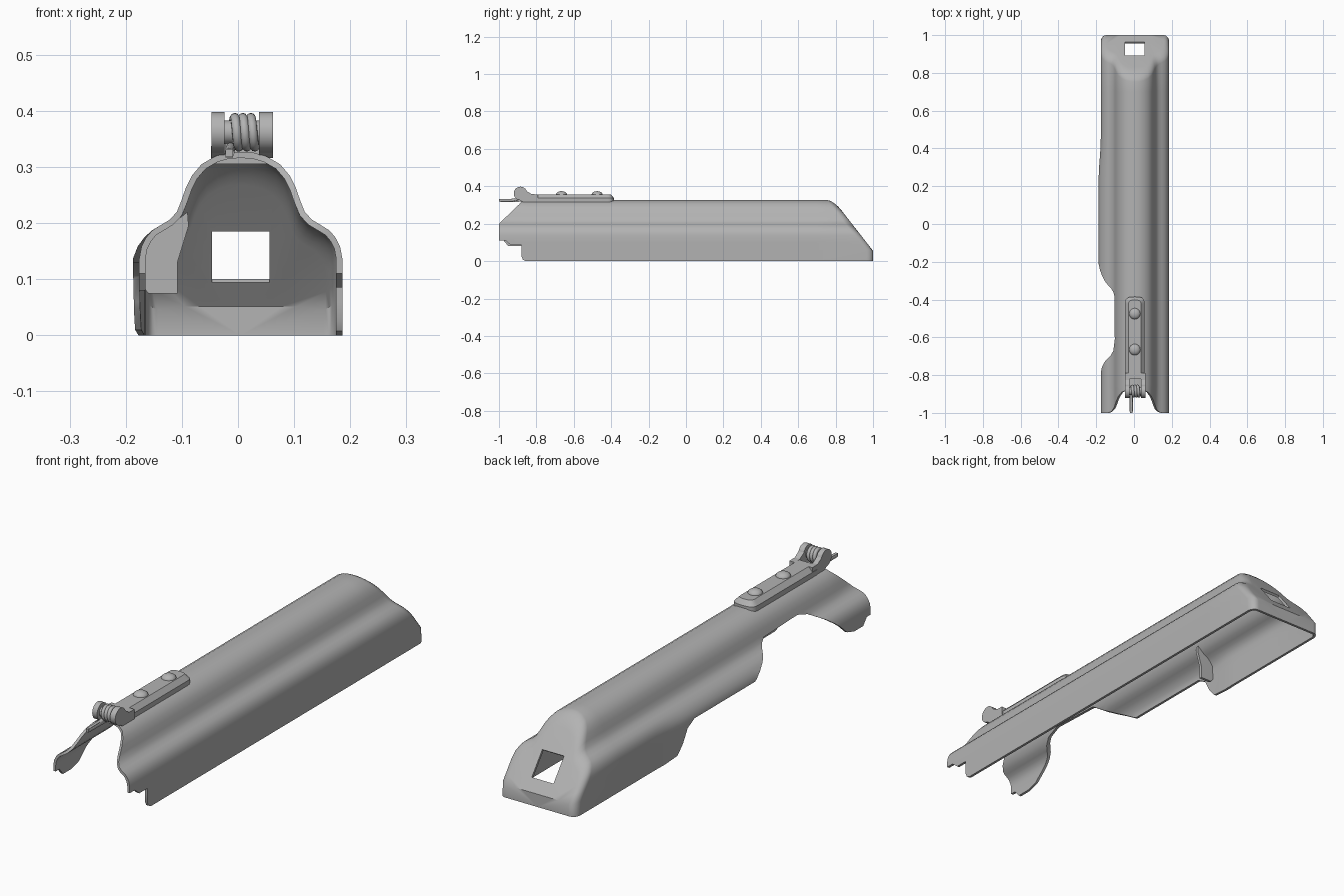
import bpy, bmesh, math
from mathutils import Matrix, Vector

cube = bpy.data.objects.get("Cube")
if cube:
    bpy.data.objects.remove(cube, do_unlink=True)

grey = bpy.data.materials.new("satin grey metal")
grey.use_nodes = True
GREY = (0.45, 0.45, 0.45, 1)
grey.diffuse_color = GREY
grey.node_tree.nodes["Principled BSDF"].inputs["Base Color"].default_value = GREY

CX = 0.005      # centre line of the cover
WALL = 0.011


def finish(name, bm, fix_normals=True):
    if fix_normals:
        bmesh.ops.recalc_face_normals(bm, faces=bm.faces)
    mesh = bpy.data.meshes.new(name)
    bm.to_mesh(mesh)
    bm.free()
    mesh.materials.append(grey)
    obj = bpy.data.objects.new(name, mesh)
    bpy.context.collection.objects.link(obj)
    return obj


def smooth(obj, angle=35):
    bpy.ops.object.select_all(action='DESELECT')
    obj.select_set(True)
    bpy.context.view_layer.objects.active = obj
    bpy.ops.object.shade_smooth_by_angle(angle=math.radians(angle))


def prism(name, pts, a, b, along='x'):
    """Extrude an outline: (y, z) pairs along x, or (x, z) pairs along y."""
    bm = bmesh.new()
    place = (lambda p, t: (t, p[0], p[1])) if along == 'x' else (lambda p, t: (p[0], t, p[1]))
    rings = [[bm.verts.new(place(p, t)) for p in pts] for t in (a, b)]
    n = len(pts)
    bm.faces.new(rings[0])
    bm.faces.new(rings[1])
    for i in range(n):
        k = (i + 1) % n
        bm.faces.new((rings[0][i], rings[0][k], rings[1][k], rings[1][i]))
    return finish(name, bm)


def cylinder_x(name, radius, a, b, y, z, segments=32):
    bm = bmesh.new()
    m = Matrix.Translation(((a + b) / 2, y, z)) @ Matrix.Rotation(math.pi / 2, 4, 'Y')
    bmesh.ops.create_cone(bm, cap_ends=True, segments=segments, radius1=radius,
                          radius2=radius, depth=b - a, matrix=m)
    obj = finish(name, bm)
    smooth(obj)
    return obj


# Cover: arched section swept along y, closed by a rounded sloping end
half = [(.181, 0), (.181, .06), (.181, .1), (.181, .137), (.177, .158), (.169, .174),
        (.158, .187), (.142, .197), (.127, .206), (.114, .22), (.106, .24),
        (.098, .263), (.087, .285), (.07, .305), (.046, .319), (.022, .326), (0, .327)]
profile = half + [(-x, z) for x, z in half[-2::-1]]
LIP, SLOPE, ROUND = .055, .78, .035


def clamp(v):
    return max(0, min(1, v))


def front_y(z):
    return -1 + .12 * clamp((z - .2) / .115)


def end_y(z):
    return 1 - SLOPE * max(0, z - LIP)


def flare(x, y, z):
    # slight outward swell of the cut-away side
    if x > 0:
        return 0
    return -.011 * clamp((.19 - z) / .05) * clamp((.42 - y) / .15) * clamp((y + .5) / .2)


bm = bmesh.new()
columns = []
for x, z in profile:
    col = [(x, front_y(z), z)]
    col += [(x, -.85 + .05 * k, z) for k in range(32)]
    for k in range(6):
        a = k / 5 * math.pi / 2
        s = 1 - ROUND * (1 - math.cos(a)) / .22
        col.append((x * s, end_y(z * s) - ROUND * (1 - math.sin(a)), z * s))
    crease = min(s * .97, LIP / max(z, .001))
    col.append((x * crease, end_y(z * crease), z * crease))
    col.append((0, 1, 0))
    columns.append([bm.verts.new((px + CX + flare(px, py, pz), py, pz)) for px, py, pz in col])
for c, d in zip(columns, columns[1:]):
    for j in range(len(c) - 1):
        bm.faces.new((c[j], c[j + 1], d[j + 1], d[j]))
bmesh.ops.remove_doubles(bm, verts=bm.verts, dist=1e-5)
cover = finish("cover_shell", bm, fix_normals=False)
solid = cover.modifiers.new("wall", 'SOLIDIFY')
solid.thickness = WALL
solid.offset = -1

# Cutters: side opening, front notch and square end hole
opening = [(.41, -.05), (.40, 0), (.32, .01), (.285, .05), (.255, .105), (.21, .13),
           (-.2, .13), (-.26, .165), (-.33, .2), (-.38, .232), (-.61, .238),
           (-.67, .22), (-.73, .185), (-.79, .14), (-.84, .095), (-.89, .08),
           (-.95, .08), (-.975, .11), (-1.05, .11), (-1.05, -.05)]
notch = [(-1.05, -.05), (-1.05, .11), (-.965, .11), (-.935, .085), (-.88, .085),
         (-.88, .025), (-.872, .008), (-.85, -.003), (-.85, -.05)]
cutters = [prism("opening_cutter", opening, -.4, -.02),
           prism("notch_cutter", notch, .02, .4)]
bm = bmesh.new()
m = (Matrix.Translation((CX, .9275, .145)) @ Matrix.Rotation(math.atan(SLOPE), 4, 'X')
     @ Matrix.Diagonal((.103, .1, .116, 1)))
bmesh.ops.create_cube(bm, size=1, matrix=m)
cutters.append(finish("hole_cutter", bm))
for cutter in cutters:
    cutter.hide_render = True
    mod = cover.modifiers.new("cut", 'BOOLEAN')
    mod.operation = 'DIFFERENCE'
    mod.solver = 'EXACT'
    mod.object = cutter
bpy.context.view_layer.update()
baked = bpy.data.meshes.new_from_object(cover.evaluated_get(bpy.context.evaluated_depsgraph_get()))
cover.modifiers.clear()
cover.data = baked
for cutter in cutters:
    bpy.data.objects.remove(cutter, do_unlink=True)
smooth(cover)

# Inner web behind the side opening
prism("inner_web", [(-.172, .09), (-.16, .075), (-.108, .075), (-.108, .13), (-.088, .195),
                    (-.09, .22), (-.115, .2), (-.145, .18), (-.168, .155)], .3, .312, 'y')

# Sight rail: round-ended base with chamfered top
bm = bmesh.new()
rings = []
for z, inset in ((.305, 0), (.337, 0), (.357, .019)):
    w = .052 - inset
    outline = [(-w, -.82), (w, -.82)]
    for k in range(13):
        a = math.pi * k / 12
        # squared-off rounding of the rear end
        outline.append((w * math.copysign(abs(math.cos(a)) ** .6, math.cos(a)),
                        -.42 - inset * .3 + (.035 - inset * .6) * math.sin(a) ** .8
                        if 0 < k < 12 else -.42 - inset * .3))
    rings.append([bm.verts.new((x + CX - .001, y, z)) for x, y in outline])
bm.faces.new(rings[0])
bm.faces.new(rings[-1])
for lo, hi in zip(rings, rings[1:]):
    for i in range(len(lo)):
        k = (i + 1) % len(lo)
        bm.faces.new((lo[i], lo[k], hi[k], hi[i]))
rail = finish("sight_rail", bm)
smooth(rail, 25)

# Domed screws
for label, y in (("front", -.665), ("rear", -.475)):
    bm = bmesh.new()
    m = Matrix.Translation((CX - .001, y, .355)) @ Matrix.Diagonal((.03, .03, .019, 1))
    bmesh.ops.create_uvsphere(bm, u_segments=24, v_segments=12, radius=1, matrix=m)
    smooth(finish(label + "_screw", bm))

# Hinge: two cheeks, axle and coil spring
HY, HZ = -.885, .362
cheek = [(-.872, .316), (-.912, .342), (-.866, .39), (-.848, .372), (-.825, .358),
         (-.79, .357), (-.79, .316)]
for side, a, b in (("right", -.047, -.024), ("left", .037, .062)):
    cylinder_x(side + "_hinge_barrel", .036, a, b, HY, HZ)
    prism(side + "_hinge_cheek", cheek, a, b)
cylinder_x("hinge_axle", .021, -.04, .055, HY, HZ)

coil = bpy.data.curves.new("spring_coil", 'CURVE')
coil.dimensions = '3D'
coil.bevel_depth = .0085
coil.bevel_resolution = 3
coil.use_fill_caps = True
turns = 3
path = [Vector((-.013 + .043 * k / (24 * turns),
                HY + .026 * math.cos(k * math.pi / 12 - math.pi / 2),
                HZ + .026 * math.sin(k * math.pi / 12 - math.pi / 2)))
        for k in range(24 * turns + 1)]
path = [Vector((-.015, -.992, .325)), Vector((-.015, -.93, .325))] + path
spline = coil.splines.new('POLY')
spline.points.add(len(path) - 1)
for point, co in zip(spline.points, path):
    point.co = (*co, 1)
spline.use_smooth = True
coil.materials.append(grey)
bpy.context.collection.objects.link(bpy.data.objects.new("spring_coil", coil))

# Flat spring arm reaching forward
prism("spring_arm", [(-1, .318), (-1, .332), (-.91, .334), (-.88, .345), (-.86, .345),
                     (-.86, .32), (-.9, .317)], -.022, -.009)
